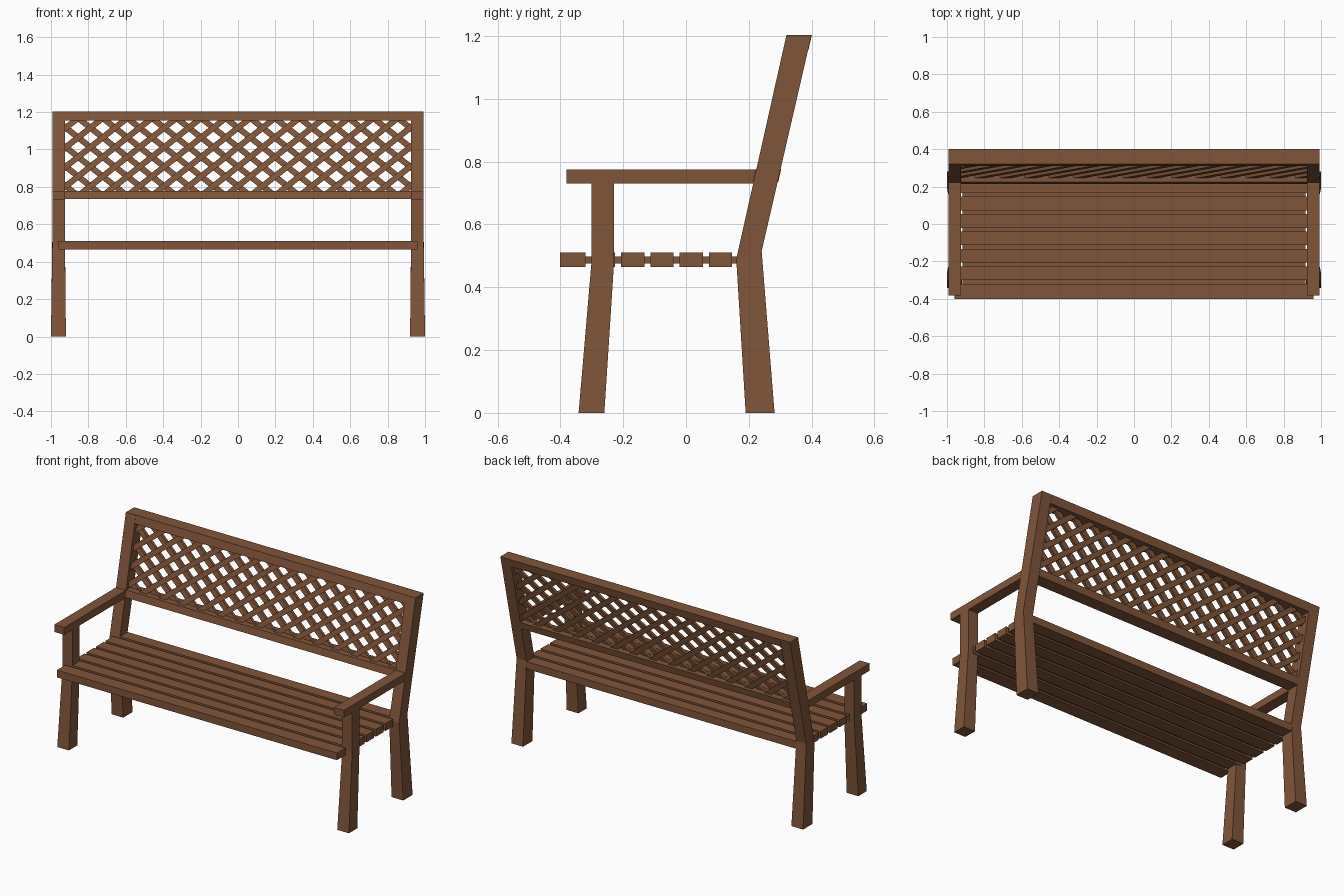
import bpy, bmesh
from math import hypot, ceil
from mathutils import Vector

if "Cube" in bpy.data.objects:
    bpy.data.objects.remove(bpy.data.objects["Cube"])

wood = bpy.data.materials.new("wood")
wood.diffuse_color = (0.216, 0.091, 0.042, 1)
wood.use_nodes = True
wood.node_tree.nodes["Principled BSDF"].inputs["Base Color"].default_value = wood.diffuse_color


def finish(name, bm):
    bmesh.ops.recalc_face_normals(bm, faces=bm.faces[:])
    me = bpy.data.meshes.new(name)
    bm.to_mesh(me)
    bm.free()
    me.materials.append(wood)
    ob = bpy.data.objects.new(name, me)
    bpy.context.collection.objects.link(ob)
    return ob


def add_prism(bm, rings):
    """Join a stack of equal-sided rings of points and cap both ends."""
    vs = [[bm.verts.new(p) for p in r] for r in rings]
    n = len(vs[0])
    for a, b in zip(vs, vs[1:]):
        for i in range(n):
            bm.faces.new((a[i], a[(i + 1) % n], b[(i + 1) % n], b[i]))
    bm.faces.new(vs[0])
    bm.faces.new(vs[-1])


def beam(name, profile, x0, x1):
    """Extrude a (y, z) profile along x."""
    bm = bmesh.new()
    add_prism(bm, [[(x, y, z) for y, z in profile] for x in (x0, x1)])
    return finish(name, bm)


def rect(y0, y1, z0, z1):
    return [(y0, z0), (y1, z0), (y1, z1), (y0, z1)]


def post(name, side, levels):
    """Loft through levels of (y front, z front, y back, z back, x in, x out)."""
    bm = bmesh.new()
    add_prism(bm, [[(side * xi, yf, zf), (side * xo, yf, zf),
                    (side * xo, yb, zb), (side * xi, yb, zb)]
                   for yf, zf, yb, zb, xi, xo in levels])
    return finish(name, bm)


# Sloping line of the backrest front
KNEE_Z, SLOPE = 0.50, 0.16 / 0.70


def back_y(z):
    return 0.16 + (z - KNEE_Z) * SLOPE


# Legs and armrests on both sides
for s, tag in ((-1, "left"), (1, "right")):
    post("front_leg_" + tag, s, [(-0.342, 0, -0.26, 0, 0.92, 1.0),
                                 (-0.301, 0.48, -0.229, 0.48, 0.925, 0.993),
                                 (-0.301, 0.73, -0.229, 0.73, 0.925, 0.993)])
    post("back_leg_" + tag, s, [(0.19, 0, 0.282, 0, 0.92, 1.0),
                                (0.16, 0.49, 0.241, 0.515, 0.925, 0.993),
                                (0.32, 1.204, 0.40, 1.204, 0.925, 0.993)])
    beam("armrest_" + tag, [(-0.381, 0.73), (back_y(0.73), 0.73),
                            (back_y(0.775), 0.775), (-0.381, 0.775)],
         s * 0.925, s * 0.993)

# Seat slats and the thin board filling their gaps
for i in range(7):
    y0 = -0.30 + (i - 1) * 0.0933 if i else -0.402
    beam(f"seat_slat_{i + 1}", rect(y0, -0.32 if i == 0 else y0 + 0.074, 0.465, 0.51),
         -0.96, 0.96)
beam("seat_board", rect(-0.33, 0.17, 0.475, 0.498), -0.917, 0.917)

# Backrest rails
for name, z0, z1 in (("top_rail", 1.155, 1.204), ("lower_rail", 0.735, 0.777)):
    beam(name, [(back_y(z0), z0), (back_y(z0) + 0.08, z0),
                (back_y(z1) + 0.08, z1), (back_y(z1), z1)], -0.925, 0.925)

# Lattice: two layers of diagonal strips, trimmed flat and then tilted back
PX, PZ, WIDTH = 0.1315, 0.104, 0.032
X_END, Z_LOW, Z_HIGH = 0.93, 0.77, 1.16
z_mid = 0.96
length = hypot(PX, PZ)
for d, tag, depth in ((1, "front", 0.022), (-1, "back", 0.04)):
    bm = bmesh.new()
    along = Vector((d * PX / length, 0, PZ / length)) * 0.45
    across = Vector((PZ / length, 0, -d * PX / length)) * WIDTH / 2
    count = ceil(X_END / PX) + 3
    for k in range(-count, count):
        c = Vector(((k + 0.5) * PX, 0, z_mid))
        flat = [c - along - across, c + along - across,
                c + along + across, c - along + across]
        add_prism(bm, [[p + Vector((0, y, 0)) for p in flat]
                       for y in (depth, depth + 0.018)])
    for co, no in (((X_END, 0, 0), (1, 0, 0)), ((-X_END, 0, 0), (-1, 0, 0)),
                   ((0, 0, Z_HIGH), (0, 0, 1)), ((0, 0, Z_LOW), (0, 0, -1))):
        bmesh.ops.bisect_plane(bm, geom=bm.verts[:] + bm.edges[:] + bm.faces[:],
                               plane_co=co, plane_no=no, clear_outer=True)
    for v in bm.verts:
        v.co.y += back_y(v.co.z)
    finish("lattice_" + tag, bm)
